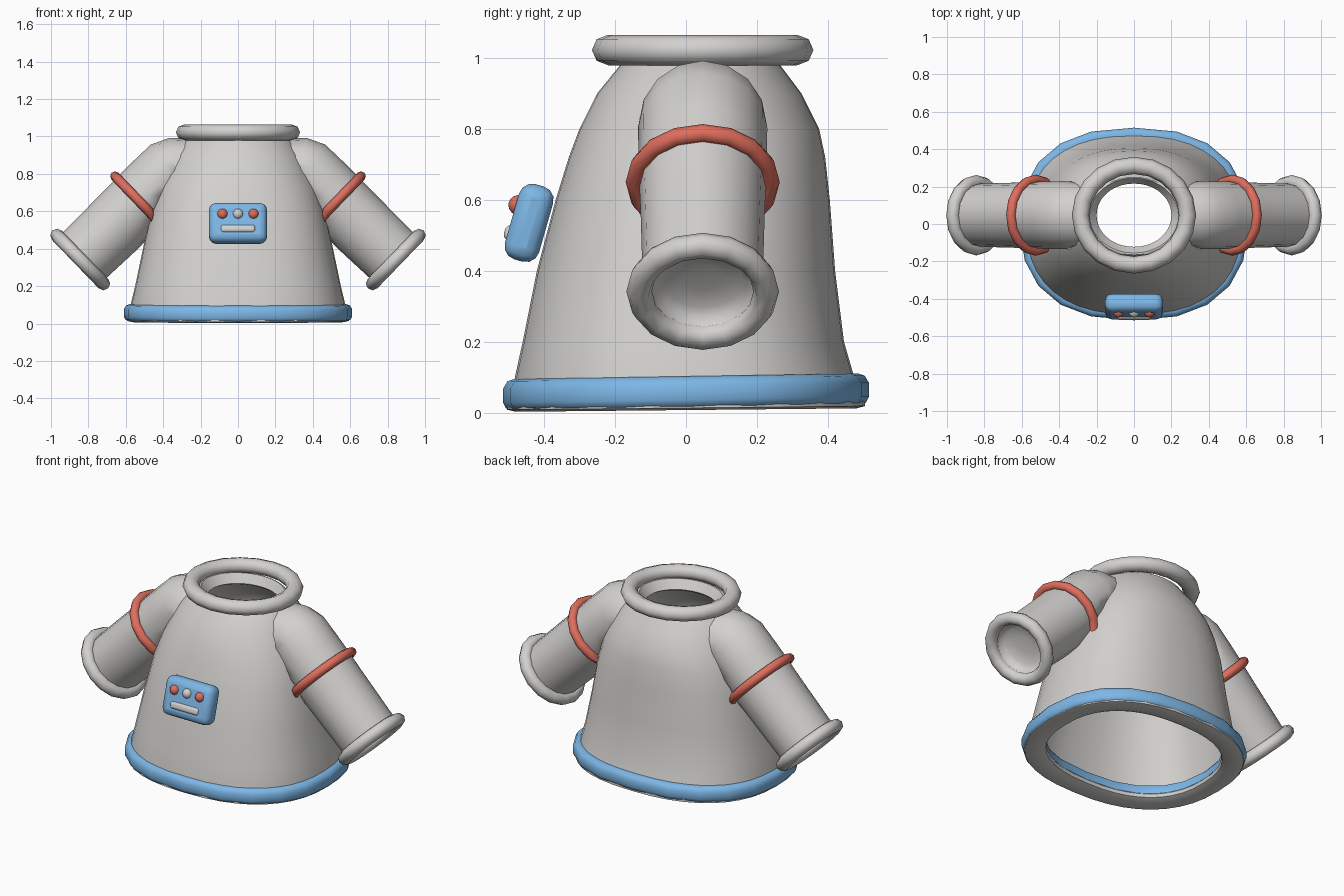
import bpy, bmesh, math
from mathutils import Vector, Matrix

if "Cube" in bpy.data.objects:
    bpy.data.objects.remove(bpy.data.objects["Cube"])

def material(name, rgb):
    m = bpy.data.materials.new(name)
    m.diffuse_color = (*rgb, 1)
    m.use_nodes = True
    m.node_tree.nodes["Principled BSDF"].inputs["Base Color"].default_value = m.diffuse_color
    return m

GREY = material("light_grey", (0.65, 0.64, 0.62))
BLUE = material("sky_blue", (0.205, 0.47, 0.79))
RED = material("coral_red", (0.74, 0.155, 0.11))

# Outer profile of the suit: height, half width, front y, back y
PROFILE = [(0.03, 0.58, -0.49, 0.495), (0.10, 0.574, -0.482, 0.474),
           (0.20, 0.55, -0.46, 0.445), (0.40, 0.508, -0.42, 0.42),
           (0.60, 0.466, -0.367, 0.405), (0.72, 0.43, -0.33, 0.392),
           (0.80, 0.395, -0.30, 0.375), (0.90, 0.345, -0.25, 0.325),
           (0.98, 0.285, -0.185, 0.265), (1.005, 0.25, -0.165, 0.25)]

def squareness(z):
    """Superellipse exponent: boxier at the hem, round at the neck."""
    return 2.4 if z < 0.6 else max(2.0, 2.4 - (z - 0.6))

def oval(z, a, y0, y1, n, tilt=0.0):
    cy, b, e = (y0 + y1) / 2, (y1 - y0) / 2, 2 / squareness(z)
    pts = []
    for i in range(n):
        c, s = math.cos(math.tau * i / n), math.sin(math.tau * i / n)
        y = cy + b * math.copysign(abs(s) ** e, s)
        pts.append(Vector((a * math.copysign(abs(c) ** e, c), y, z + tilt * y)))
    return pts

def wall_x(y, z):
    """Half width of the suit's outer surface at a given y and z."""
    z = min(max(z, PROFILE[0][0]), PROFILE[-1][0])
    for p, q in zip(PROFILE, PROFILE[1:]):
        if z <= q[0]:
            f = (z - p[0]) / (q[0] - p[0])
            _, a, y0, y1 = [u + (v - u) * f for u, v in zip(p, q)]
            break
    k = abs(y - (y0 + y1) / 2) / ((y1 - y0) / 2)
    n = squareness(z)
    return a * max(0, 1 - k ** n) ** (1 / n)

def finish(ob, mat, angle=50):
    ob.data.materials.append(mat)
    bpy.ops.object.select_all(action='DESELECT')
    ob.select_set(True)
    bpy.context.view_layer.objects.active = ob
    bpy.ops.object.shade_smooth_by_angle(angle=math.radians(angle))
    return ob

def loft(name, rings, mat, wrap=False, cap_end=False, angle=50):
    """Skin a list of closed rings; wrap joins the last ring to the first."""
    bm = bmesh.new()
    rows = [[bm.verts.new(p) for p in r] for r in rings]
    pairs = list(zip(rows, rows[1:])) + ([(rows[-1], rows[0])] if wrap else [])
    for r, s in pairs:
        for i in range(len(r)):
            j = (i + 1) % len(r)
            bm.faces.new((r[i], r[j], s[j], s[i]))
    if cap_end:
        bm.faces.new(rows[-1])
    bmesh.ops.recalc_face_normals(bm, faces=bm.faces)
    me = bpy.data.meshes.new(name)
    bm.to_mesh(me)
    bm.free()
    ob = bpy.data.objects.new(name, me)
    bpy.context.collection.objects.link(ob)
    return finish(ob, mat, angle)

# Suit body: outer wall up, tapered collar, inner wall down, wide lip under the hem
WALL = 0.032
outer = [oval(*p, 40) for p in PROFILE]
collar = [oval(1.005, 0.238, -0.155, 0.245, 40), oval(0.955, 0.2, -0.122, 0.216, 40),
          oval(0.945, 0.215, -0.13, 0.225, 40)]
inner = [oval(z, a - WALL, y0 + WALL, y1 - WALL, 40) for z, a, y0, y1 in PROFILE[-3:0:-1]]
lip = [oval(z, r, -(r - 0.09), r - 0.09, 40, 0.01)
       for z, r in ((0.06, 0.50), (0.04, 0.48), (0.022, 0.485), (0.010, 0.515),
                    (0.008, 0.57), (0.014, 0.594), (0.028, 0.594))]
loft("suit_body", outer + collar + inner + lip, GREY, wrap=True)

# Hem band: rounded strip through the bottom wall, rising slightly to the back
section = [(0.588, -0.042), (0.602, -0.036), (0.61, -0.02), (0.61, 0.02),
           (0.598, 0.040), (0.58, 0.046), (0.50, 0.044), (0.49, 0.03), (0.49, -0.01), (0.52, -0.03)]
loft("hem_band", [oval(0.057 + h, r, -(r - 0.095), r - 0.095, 20, 0.016)
                  for r, h in section], BLUE, wrap=True)

# Neck ring
neck = []
for k in range(8):
    t = math.tau * k / 8
    r = 0.046 * math.cos(t)
    neck.append(oval(1.022 + 0.043 * math.sin(t), 0.286 + r, 0.047 - 0.266 - r,
                     0.047 + 0.266 + r, 20))
loft("neck_ring", neck, GREY, wrap=True)

# Arms: built for both sides from one description
AXIS = Vector((0.72, 0, -0.695)).normalized()
ARM = Vector((0.525, 0.047, 0.65))
UP = Vector((-AXIS.z, 0, AXIS.x))

def arm_ring(centre, up, ru, ry, side, n=16, inset=0.02):
    """Ring across the arm, kept outside the inner surface of the suit wall."""
    pts = []
    for i in range(n):
        t = math.tau * i / n
        p = centre + up * (ru * math.cos(t)) + Vector((0, ry * math.sin(t), 0))
        p.x = max(p.x, wall_x(p.y, p.z) - inset)
        pts.append(Vector((p.x * side, p.y, p.z)))
    return pts

def arm_torus(name, s, major, minor, mat, side):
    rings = []
    for k in range(8):
        t = math.tau * k / 8
        r = major + minor * math.cos(t)
        rings.append(arm_ring(ARM + AXIS * (s + minor * math.sin(t)), UP, r, r, side))
    loft(name, rings, mat, wrap=True)

for side, label in ((1, "right"), (-1, "left")):
    # Sleeve with a rounded shoulder bend and a dished end
    up1 = (UP + 3 * Vector((0, 0, 1))).normalized()
    up2 = (3 * UP + Vector((0, 0, 1))).normalized()
    rings = [arm_ring(Vector((0.24, 0.047, 0.817)), Vector((0, 0, 1)), 0.172, 0.172, side),
             arm_ring(Vector((0.335, 0.047, 0.815)), up1, 0.18, 0.18, side),
             arm_ring(Vector((0.365, 0.047, 0.803)), up2, 0.184, 0.182, side)]
    for s, r in ((-0.12, 0.181), (-0.05, 0.18), (0, 0.179), (0.08, 0.176),
                 (0.16, 0.174), (0.26, 0.172), (0.44, 0.168),
                 (0.44, 0.148), (0.415, 0.142), (0.395, 0.11), (0.388, 0.05)):
        rings.append(arm_ring(ARM + AXIS * s, UP, r, r, side))
    loft(label + "_sleeve", rings, GREY, cap_end=True, angle=65)
    arm_torus(label + "_arm_band", 0.0, 0.191, 0.026, RED, side)
    arm_torus(label + "_cuff", 0.443, 0.179, 0.036, GREY, side)

# Chest panel: rounded boxes and buttons on a plane leaning back with the chest
PANEL = Matrix.Translation((0, -0.442, 0.535)) @ Matrix.Rotation(math.radians(-16), 4, 'X')

def rounded_box(name, loc, size, bevel, mat):
    bpy.ops.mesh.primitive_cube_add(size=1)
    ob = bpy.context.object
    ob.name = name
    ob.data.transform(Matrix.Diagonal((*size, 1)))
    ob.matrix_world = PANEL @ Matrix.Translation(loc)
    mod = ob.modifiers.new("round", 'BEVEL')
    mod.width, mod.segments = bevel, 3
    finish(ob, mat, 60)

rounded_box("chest_panel", (0, 0, 0), (0.31, 0.1, 0.22), 0.038, BLUE)
rounded_box("panel_slot", (0, -0.043, -0.042), (0.185, 0.034, 0.042), 0.015, GREY)
for x, mat, label in ((-0.083, RED, "left"), (0, GREY, "middle"), (0.083, RED, "right")):
    bpy.ops.mesh.primitive_uv_sphere_add(segments=16, ring_count=8, radius=0.028)
    button = bpy.context.object
    button.name = label + "_button"
    button.matrix_world = PANEL @ Matrix.Translation((x, -0.043, 0.04))
    finish(button, mat)
